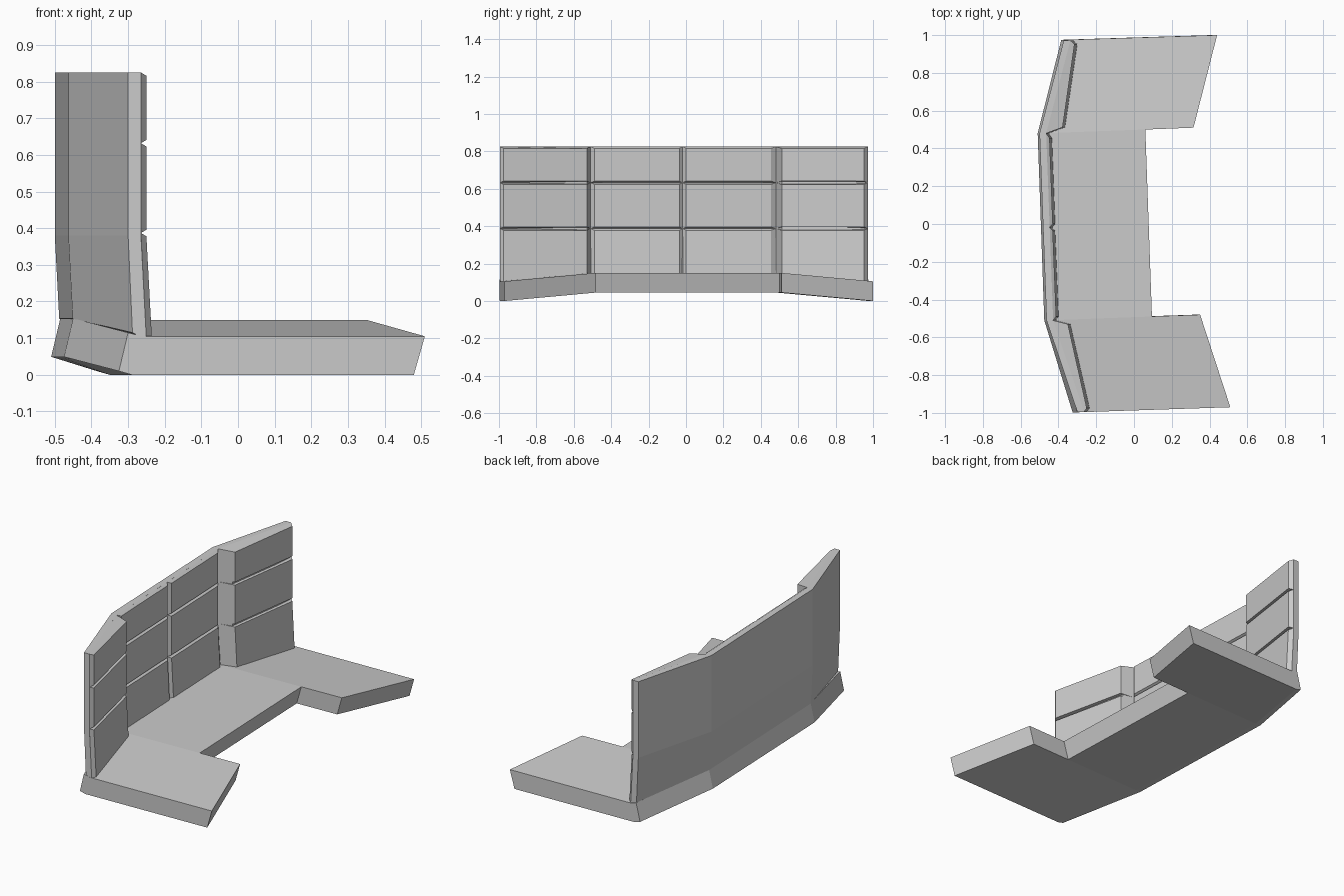
import bpy, bmesh
from mathutils import Vector

if "Cube" in bpy.data.objects:
    bpy.data.objects.remove(bpy.data.objects["Cube"])


def make_object(name, bm):
    bmesh.ops.recalc_face_normals(bm, faces=bm.faces[:])
    mesh = bpy.data.meshes.new(name)
    bm.to_mesh(mesh)
    bm.free()
    obj = bpy.data.objects.new(name, mesh)
    bpy.context.collection.objects.link(obj)
    return obj


def loft(name, sections):
    """Skin a row of closed sections and cap both ends."""
    bm = bmesh.new()
    rings = [[bm.verts.new(p) for p in s] for s in sections]
    n = len(rings[0])
    for a, b in zip(rings, rings[1:]):
        for i in range(n):
            j = (i + 1) % n
            bm.faces.new((a[i], a[j], b[j], b[i]))
    bm.faces.new(rings[0])
    bm.faces.new(rings[-1])
    # repeated stations leave empty slivers
    slivers = [f for f in bm.faces if f.calc_area() < 1e-3]
    bmesh.ops.delete(bm, geom=[f for f in slivers if f.calc_area() < 5e-5], context='FACES')
    bmesh.ops.remove_doubles(bm, verts=bm.verts[:], dist=1e-4)
    return make_object(name, bm)


# Floor slab: a wide middle with two lowered, forward-reaching wings
def floor_section(back, front, z, lift):
    (bx, by), (fx, fy) = back, front
    t = 0.045 / (fx - bx)
    my = by + (fy - by) * t
    top = z + 0.105
    return [(bx, by, z + lift), (bx + 0.035, my, z),
            (fx - 0.03, fy, z), (fx, fy, top),
            (bx + 0.065, my, top), (bx + 0.025, by, top + lift)]


loft("floor_slab", [
    floor_section((-0.325, -0.997), (0.51, -0.97), 0.0, 0.01),
    floor_section((-0.475, -0.51), (0.35, -0.48), 0.045, 0.004),
    floor_section((-0.475, -0.51), (0.095, -0.489), 0.045, 0.004),
    floor_section((-0.51, 0.48), (0.06, 0.50), 0.045, 0.004),
    floor_section((-0.51, 0.48), (0.315, 0.51), 0.045, 0.004),
    floor_section((-0.385, 0.975), (0.44, 1.0), 0.0, 0.01)])

# Wall core: thin folded sheet, leaning slightly below the lower groove
TOP, BEND = 0.825, 0.38


def wall_section(x, y, base):
    inner = x + 0.035
    return [(x + 0.012, y, base), (x, y, BEND), (x, y, TOP),
            (inner, y, TOP), (inner, y, BEND), (inner + 0.015, y, base - 0.02)]


loft("wall_core", [
    wall_section(-0.30, -0.995, 0.115), wall_section(-0.463, -0.51, 0.153),
    wall_section(-0.50, 0.48, 0.153), wall_section(-0.372, 0.972, 0.115)])


# Wall panels: blocks with sloped edges standing on the core
def panel(name, q0, q1, p0, p1, z0, z1, bevel, lean=0.0):
    def row(z, lo):
        return [(q[0] + lo, q[1], z) for q in (q0, q1)]

    def face_row(z, lo):
        return [(p[0] + lo, p[1], z) for p in (p1, p0)]
    bottom = row(z0, lean) + face_row(z0 + bevel, lean)
    top = row(z1, 0) + face_row(z1 - bevel, 0)
    return loft(name, [bottom, top])


columns = [
    ((-0.265, -0.995), (-0.429, -0.51), (-0.25, -0.975), (-0.35, -0.53)),
    ((-0.428, -0.51), (-0.447, -0.018), (-0.412, -0.49), (-0.430, -0.036)),
    ((-0.447, -0.018), (-0.465, 0.48), (-0.430, 0.0), (-0.447, 0.455)),
    ((-0.465, 0.48), (-0.337, 0.972), (-0.378, 0.512), (-0.315, 0.952))]
rows = [(0.09, 0.387, 0.015), (0.387, 0.632, 0.0), (0.632, TOP, 0.0)]

for c, (q0, q1, p0, p1) in enumerate(columns):
    for r, (z0, z1, lean) in enumerate(rows):
        panel(f"wall_panel_{c}_{r}", q0, q1, p0, p1, z0, z1, 0.009, lean)

# Backing wedges keep the grooves shallow on the two angled ends
for c in (0, 3):
    q0, q1, p0, p1 = columns[c]
    b0, b1 = (p0[0] - 0.016, p0[1]), (p1[0] - 0.016, p1[1])
    panel(f"backing_lower_{c}", q0, q1, b0, b1, 0.09, BEND, 0.0, 0.015)
    panel(f"backing_upper_{c}", q0, q1, b0, b1, BEND, TOP - 0.012, 0.0)
